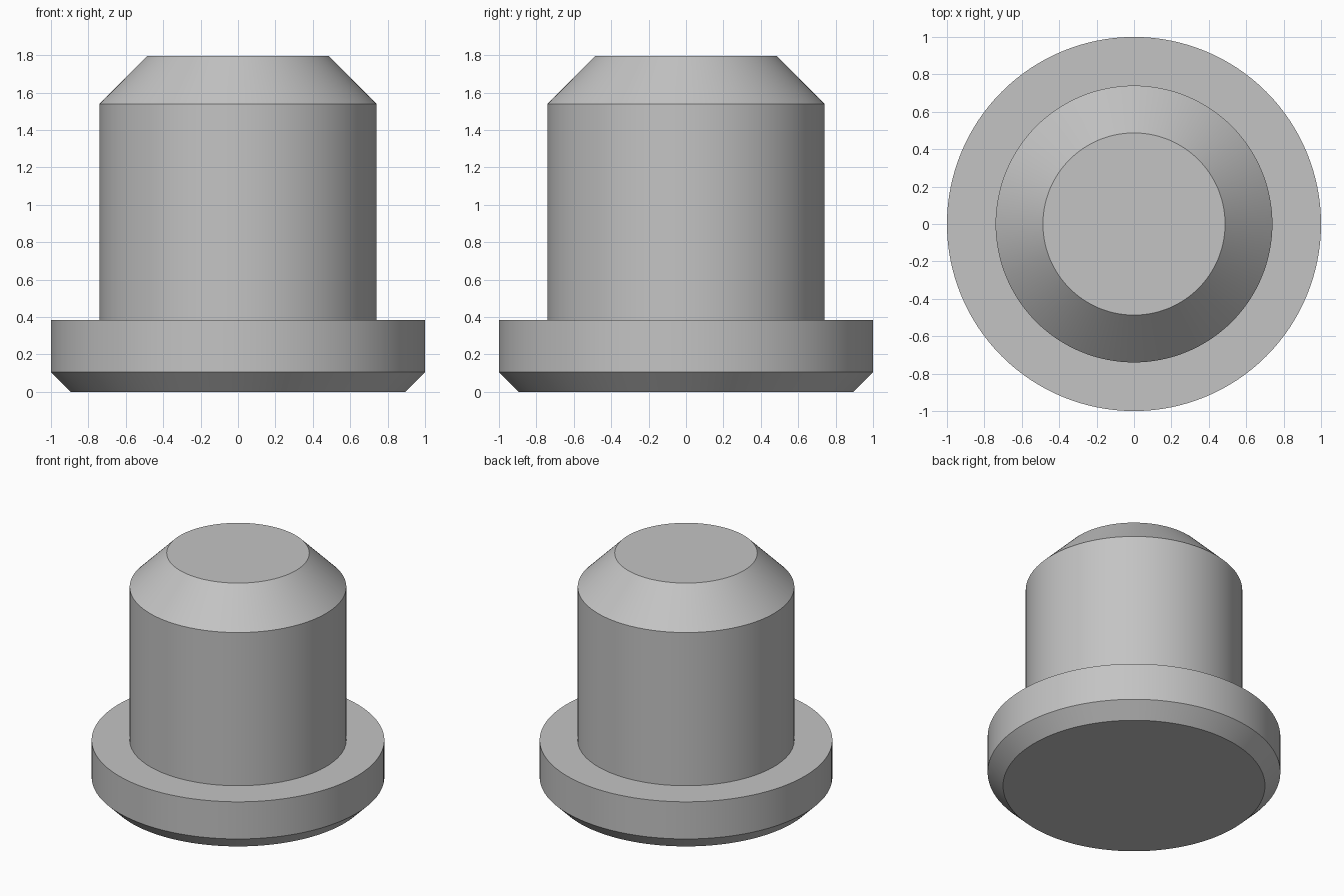
import bpy
import bmesh
import math

cube = bpy.data.objects.get("Cube")
if cube:
    bpy.data.objects.remove(cube, do_unlink=True)

SEGMENTS = 128

# Plain grey finish
grey = bpy.data.materials.new("plain_grey")
grey.use_nodes = True
colour = (0.55, 0.55, 0.55, 1)
grey.diffuse_color = colour
grey.node_tree.nodes["Principled BSDF"].inputs["Base Color"].default_value = colour


def lathe(name, profile):
    """Closed turned solid from (radius, height) points, bottom to top."""
    bm = bmesh.new()
    rings = []
    for radius, z in profile:
        angles = [math.tau * i / SEGMENTS for i in range(SEGMENTS)]
        rings.append([bm.verts.new((radius * math.cos(a), radius * math.sin(a), z))
                      for a in angles])
    for low, high in zip(rings, rings[1:]):
        for i in range(SEGMENTS):
            j = (i + 1) % SEGMENTS
            bm.faces.new((low[i], low[j], high[j], high[i]))
    bm.faces.new(rings[0][::-1])
    bm.faces.new(rings[-1])
    mesh = bpy.data.meshes.new(name)
    bm.to_mesh(mesh)
    bm.free()
    mesh.materials.append(grey)
    obj = bpy.data.objects.new(name, mesh)
    bpy.context.collection.objects.link(obj)
    bpy.ops.object.select_all(action="DESELECT")
    obj.select_set(True)
    bpy.context.view_layer.objects.active = obj
    bpy.ops.object.shade_smooth_by_angle(angle=math.radians(30))
    return obj


# Chamfered flange, flat ledge, straight shank and tapered tip in one solid
lathe("flanged_pin", [
    (0.895, 0), (1, 0.105),
    (1, 0.385), (0.74, 0.385),
    (0.74, 1.54), (0.487, 1.795),
])
